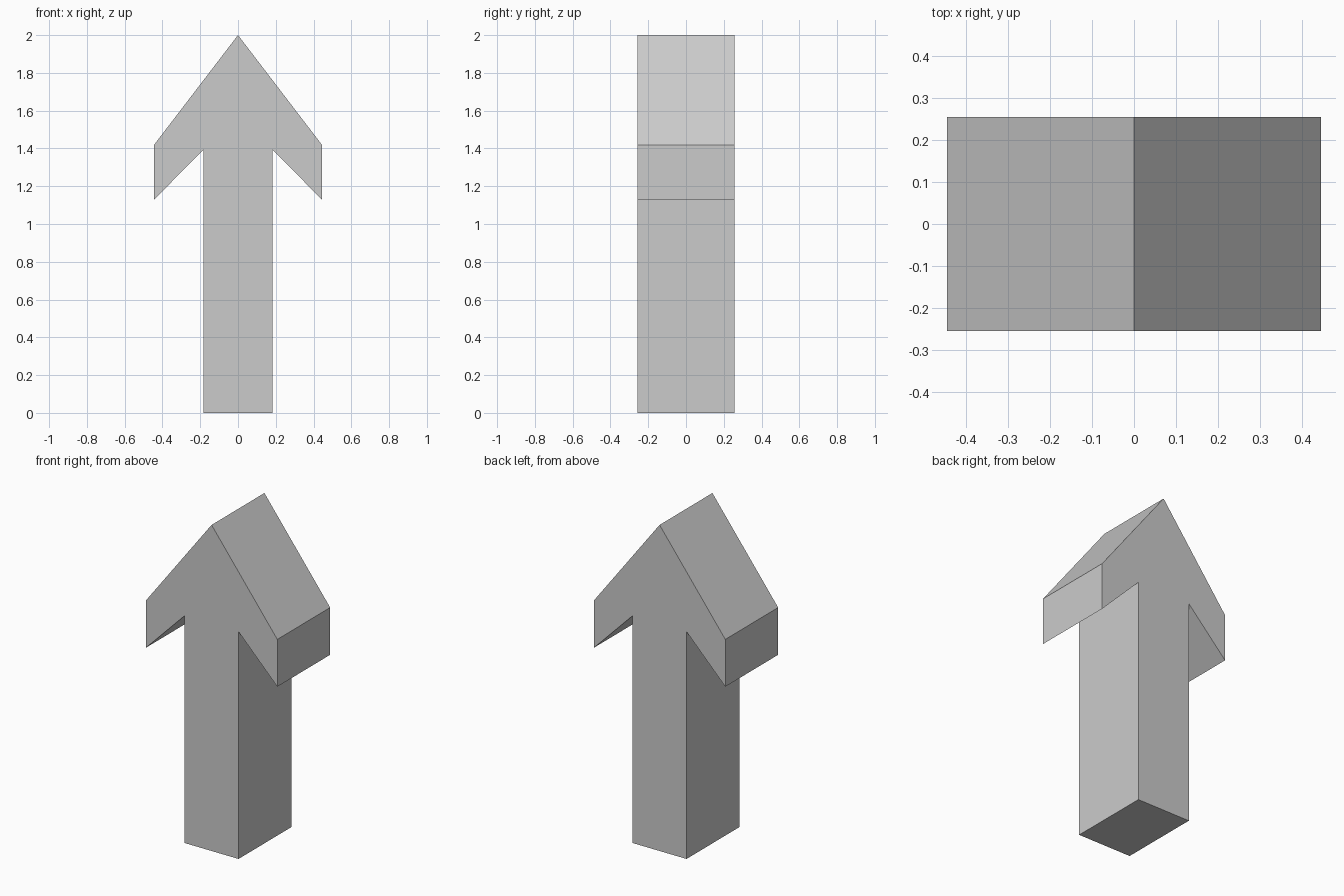
import bpy
import bmesh

if "Cube" in bpy.data.objects:
    bpy.data.objects.remove(bpy.data.objects["Cube"])

HALF_DEPTH = 0.256

# right half of the arrow outline (x, z), from the base up to the tip
half = [(0.183, 0.0), (0.183, 1.394), (0.446, 1.127), (0.446, 1.417)]
outline = half + [(0.0, 2.0)] + [(-x, z) for x, z in reversed(half)]

# front face, extruded to the back
bm = bmesh.new()
face = bm.faces.new([bm.verts.new((x, -HALF_DEPTH, z)) for x, z in outline])
result = bmesh.ops.extrude_face_region(bm, geom=[face], use_keep_orig=True)
back_verts = [v for v in result["geom"] if isinstance(v, bmesh.types.BMVert)]
bmesh.ops.translate(bm, verts=back_verts, vec=(0, 2 * HALF_DEPTH, 0))
bmesh.ops.recalc_face_normals(bm, faces=bm.faces)

# solid arrow pointing up
mesh = bpy.data.meshes.new("arrow")
bm.to_mesh(mesh)
bm.free()
arrow = bpy.data.objects.new("arrow", mesh)
bpy.context.collection.objects.link(arrow)
